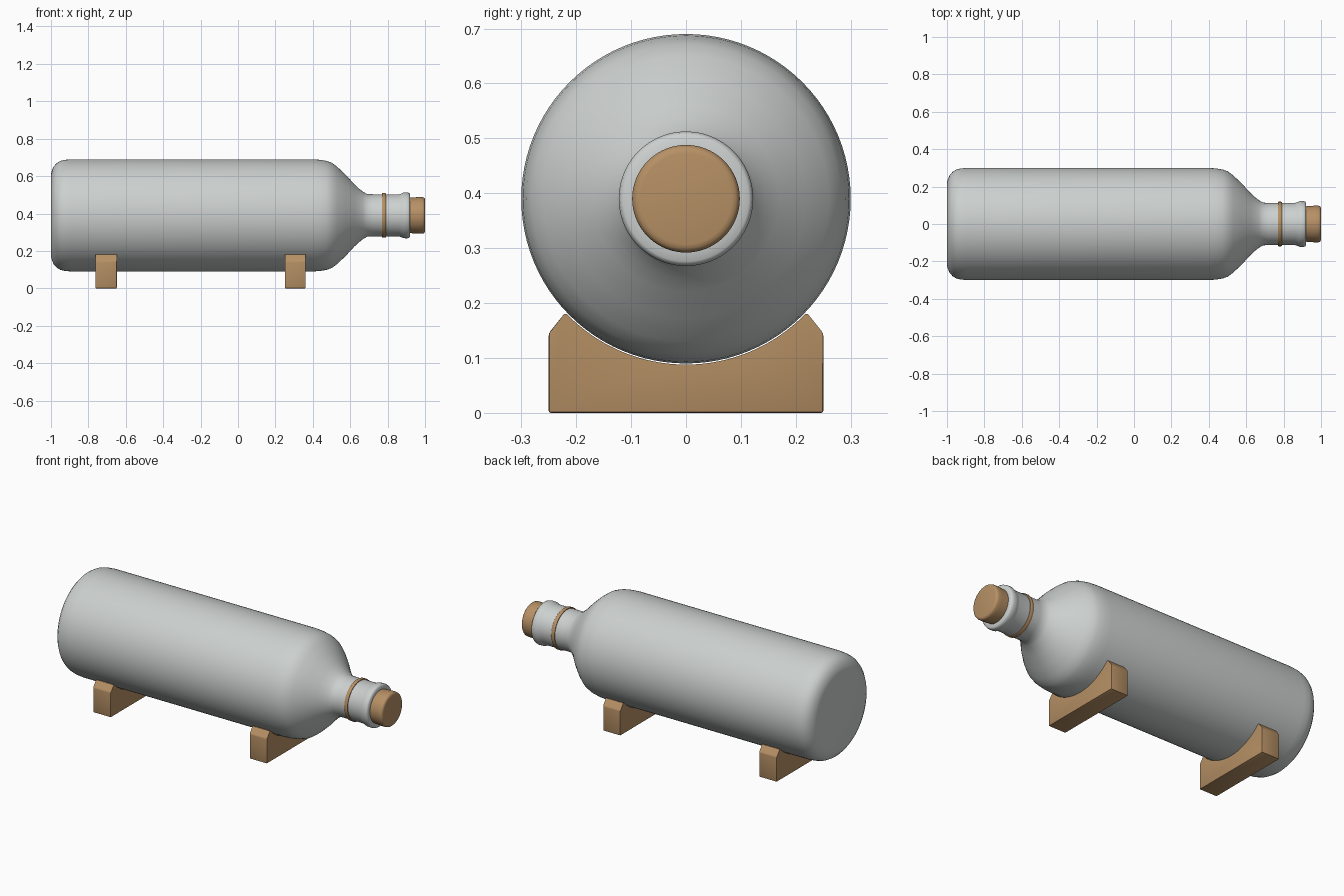
import bpy, bmesh, math

if "Cube" in bpy.data.objects:
    bpy.data.objects.remove(bpy.data.objects["Cube"])

AXIS_Z = 0.39


def material(name, rgb):
    m = bpy.data.materials.new(name)
    m.diffuse_color = (*rgb, 1)
    m.use_nodes = True
    m.node_tree.nodes["Principled BSDF"].inputs["Base Color"].default_value = m.diffuse_color
    return m


GREY = material("pale grey", (0.60, 0.63, 0.62))
WOOD = material("wood brown", (0.47, 0.28, 0.13))


def finish(name, bm, mat, angle):
    bmesh.ops.recalc_face_normals(bm, faces=bm.faces[:])
    me = bpy.data.meshes.new(name)
    bm.to_mesh(me)
    bm.free()
    ob = bpy.data.objects.new(name, me)
    bpy.context.collection.objects.link(ob)
    me.materials.append(mat)
    bpy.ops.object.select_all(action='DESELECT')
    ob.select_set(True)
    bpy.context.view_layer.objects.active = ob
    bpy.ops.object.shade_smooth_by_angle(angle=math.radians(angle))
    return ob


def lathe(name, profile, mat, closed=False, n=96):
    """Turn (x, radius) points around the bottle axis."""
    bm = bmesh.new()
    rings = []
    for x, r in profile:
        rings.append([bm.verts.new((x, r * math.cos(2 * math.pi * i / n),
                                    AXIS_Z + r * math.sin(2 * math.pi * i / n)))
                      for i in range(n)])
    pairs = list(zip(rings, rings[1:]))
    if closed:
        pairs.append((rings[-1], rings[0]))
    else:
        bm.faces.new(rings[0])
        bm.faces.new(rings[-1])
    for a, b in pairs:
        for i in range(n):
            j = (i + 1) % n
            bm.faces.new((a[i], a[j], b[j], b[i]))
    return finish(name, bm, mat, 40)


# Bottle body, shoulder, neck and rounded lip
lathe("bottle", [
    (-1.0, 0.22), (-0.995, 0.24), (-0.985, 0.262), (-0.97, 0.279),
    (-0.95, 0.291), (-0.925, 0.297), (-0.89, 0.30), (0.40, 0.30),
    (0.44, 0.297), (0.475, 0.291), (0.502, 0.281), (0.53, 0.26),
    (0.575, 0.218), (0.62, 0.169), (0.645, 0.145), (0.668, 0.127),
    (0.69, 0.114), (0.72, 0.113), (0.862, 0.113), (0.874, 0.117),
    (0.885, 0.122), (0.905, 0.1225), (0.915, 0.120), (0.920, 0.114),
    (0.920, 0.09)], GREY)

# Thin ring round the neck
lathe("neck_band", [(0.769, 0.11), (0.769, 0.117), (0.772, 0.119),
                    (0.787, 0.119), (0.790, 0.117), (0.790, 0.11)],
      WOOD, closed=True)

# Stopper with softened end
lathe("cork", [(0.90, 0.094), (0.925, 0.095), (0.965, 0.098), (0.985, 0.098),
               (0.993, 0.096), (0.998, 0.091), (1.0, 0.083)], WOOD)


# Two cradle blocks with a round seat for the bottle
def cradle(name, x0, x1):
    r, top, steps = 0.302, 0.18, 32
    a = math.acos((AXIS_Z - top) / r)
    pts = [(-0.25, 0), (0.25, 0), (0.25, 0.145), (0.222, top)]
    for i in range(steps + 1):
        t = a - 2 * a * i / steps
        pts.append((r * math.sin(t), AXIS_Z - r * math.cos(t)))
    pts += [(-0.222, top), (-0.25, 0.145)]
    bm = bmesh.new()
    face = bm.faces.new([bm.verts.new((x0, y, z)) for y, z in pts])
    ext = bmesh.ops.extrude_face_region(bm, geom=[face])
    verts = [v for v in ext["geom"] if isinstance(v, bmesh.types.BMVert)]
    bmesh.ops.translate(bm, verts=verts, vec=(x1 - x0, 0, 0))
    # Soften the edges of the lower box
    low = [e for e in bm.edges if all(v.co.z < 0.15 and abs(v.co.y) > 0.249
                                      for v in e.verts)]
    bmesh.ops.bevel(bm, geom=low, offset=0.004, segments=2, profile=0.5,
                    affect='EDGES')
    finish(name, bm, WOOD, 30)


cradle("rear_cradle", -0.762, -0.648)
cradle("front_cradle", 0.25, 0.362)
